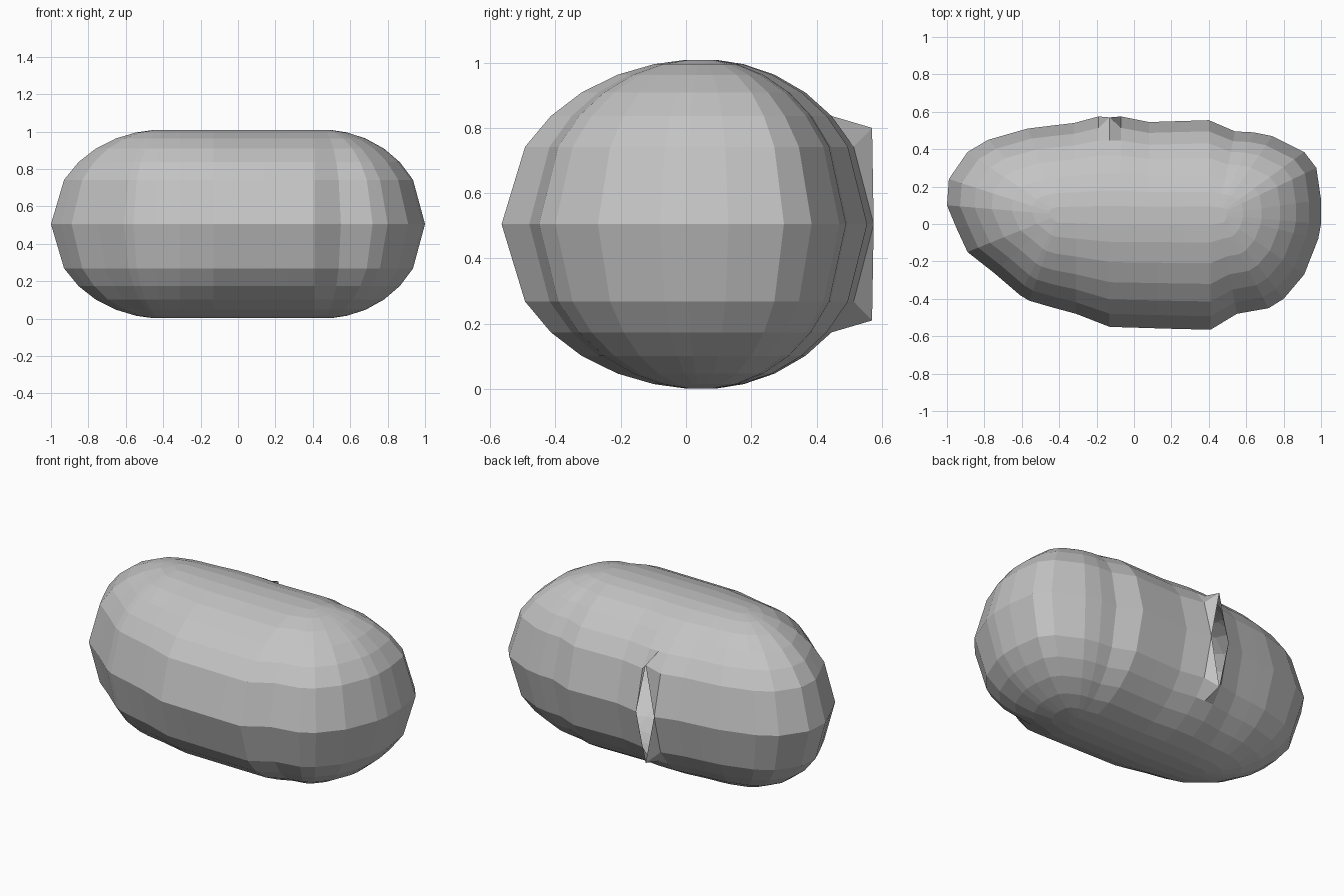
import bpy, bmesh, math

if "Cube" in bpy.data.objects:
    bpy.data.objects.remove(bpy.data.objects["Cube"])

# Outline seen from above, clockwise from the left tip
OUTLINE = [(-1, .1), (-.99, .24), (-.89, .385), (-.78, .45), (-.57, .51), (-.45, .525),
           (-.32, .54), (-.19, .575), (-.13, .575), (-.07, .575), (.08, .545), (.24, .55),
           (.40, .555), (.54, .495), (.64, .49), (.74, .47), (.91, .385), (.975, .30),
           (1, .13), (1, 0), (.985, -.08), (.91, -.27), (.80, -.40), (.72, -.45),
           (.55, -.48), (.41, -.565), (.27, -.562), (.13, -.558), (0, -.554), (-.13, -.55),
           (-.31, -.48), (-.44, -.445), (-.56, -.41), (-.61, -.38), (-.75, -.26),
           (-.89, -.15), (-.95, -.02)]
SPLIT = 8                      # outline point where the seam gapes open
MID = HALF = .505              # seam height and half thickness
ANGLES = [0, 28, 41, 53, 65, 76, 85]
n = len(OUTLINE)

bm = bmesh.new()
seam = [bm.verts.new((x, y, MID)) for x, y in OUTLINE]


def shell(side):
    """Inflate one half of the body from the seam towards the spine."""
    rings = [seam]
    for k, deg in enumerate(ANGLES[1:], 1):
        a = math.radians(deg)
        ring = []
        for i, (x, y) in enumerate(OUTLINE):
            sx, sy = max(-.40, min(.45, x)), .05
            p = (sx + (x - sx) * math.cos(a), sy + (y - sy) * math.cos(a),
                 MID + side * HALF * math.sin(a))
            if k == 1 and i == SPLIT:          # lip of the open slit
                p = (x, .57, MID + side * .295)
            ring.append(bm.verts.new(p))
        rings.append(ring)
    for k, (lo, hi) in enumerate(zip(rings, rings[1:])):
        for i in range(n):
            j = (i + 1) % n
            if k == 0 and i == SPLIT:
                quad = [lo[j], hi[j], hi[i]]
            elif k == 0 and j == SPLIT:
                quad = [lo[i], hi[j], hi[i]]
            else:
                quad = [lo[i], lo[j], hi[j], hi[i]]
            if side > 0:
                quad.reverse()
            bm.faces.new(quad)
    cap = rings[-1] if side < 0 else rings[-1][::-1]
    bm.faces.new(cap)


shell(1)
shell(-1)
bmesh.ops.delete(bm, geom=[seam[SPLIT]], context='VERTS')
bmesh.ops.recalc_face_normals(bm, faces=bm.faces[:])

# Body object, flat shaded
mesh = bpy.data.meshes.new("inflated_body")
bm.to_mesh(mesh)
bm.free()
body = bpy.data.objects.new("inflated_body", mesh)
bpy.context.collection.objects.link(body)
grey = bpy.data.materials.new("plain grey")
grey.diffuse_color = (.55, .55, .55, 1)
grey.use_nodes = True
grey.node_tree.nodes["Principled BSDF"].inputs["Base Color"].default_value = grey.diffuse_color
mesh.materials.append(grey)
